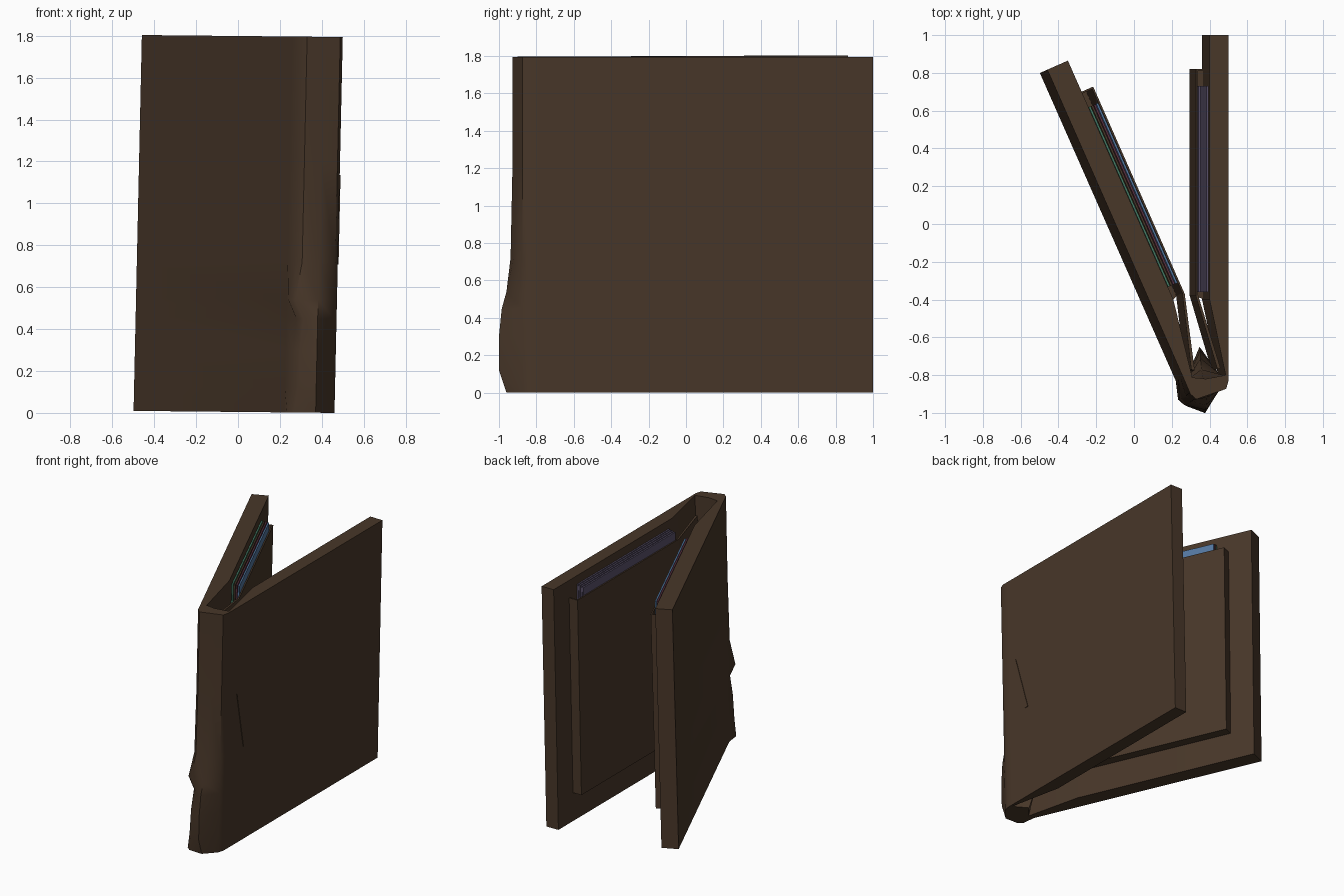
import bpy, bmesh

if "Cube" in bpy.data.objects:
    bpy.data.objects.remove(bpy.data.objects["Cube"])

def material(name, rgb):
    m = bpy.data.materials.new(name)
    m.diffuse_color = (*rgb, 1)
    m.use_nodes = True
    m.node_tree.nodes["Principled BSDF"].inputs["Base Color"].default_value = m.diffuse_color
    return m

LEATHER = material("brown_leather", (0.065, 0.038, 0.022))
LILAC = material("lilac", (0.10, 0.08, 0.14))
GREEN = material("green", (0.06, 0.20, 0.13))
MAROON = material("maroon", (0.10, 0.03, 0.05))
BLUE = material("blue", (0.09, 0.19, 0.36))
LEAN = 0.022          # the whole wallet leans slightly sideways


def lean(x, y, z, left=0.0):
    k = LEAN * (z - 1.8)
    return (x + k, y + left * 0.44 * k, 0.005 - 0.01 * x + z * 0.9965)


def loft(name, rings, mat, smooth=False):
    """Skin a stack of equal closed rings and cap both ends."""
    bm = bmesh.new()
    rows = [[bm.verts.new(p) for p in r] for r in rings]
    n = len(rows[0])
    for a, b in zip(rows, rows[1:]):
        for i in range(n):
            j = (i + 1) % n
            bm.faces.new((a[i], a[j], b[j], b[i]))
    bm.faces.new(rows[0][::-1])
    bm.faces.new(rows[-1])
    bmesh.ops.recalc_face_normals(bm, faces=bm.faces)
    me = bpy.data.meshes.new(name)
    bm.to_mesh(me)
    bm.free()
    ob = bpy.data.objects.new(name, me)
    bpy.context.collection.objects.link(ob)
    me.materials.append(mat)
    if smooth:
        bpy.ops.object.select_all(action='DESELECT')
        ob.select_set(True)
        bpy.context.view_layer.objects.active = ob
        bpy.ops.object.shade_smooth_by_angle(angle=0.7)
    return ob


# s runs along a cover from its free edge to the spine, t points to the inside
def right(s, t, z):
    return lean(0.40 - t, 1.0 - s, z)


def left(s, t, z):
    return lean(-0.35 + 0.404 * s + 0.915 * t, 0.865 - 0.915 * s + 0.404 * t, z, 1)


# Covers and creased spine: one folded section lofted upwards
# z, spine middle dy, left corner dx, left corner dy, inner lining dy
levels = [
    (0.00, -0.06, -0.025, -0.03, 0.08),
    (0.12, -0.10, -0.005, -0.04, 0.15),
    (0.30, -0.10, 0.00, -0.035, 0.17),
    (0.45, -0.085, 0.01, -0.02, 0.15),
    (0.54, -0.06, -0.03, -0.03, 0.11),
    (0.72, -0.02, 0.00, -0.01, 0.05),
    (1.20, 0.0, 0.0, 0.0, 0.0),
    (1.80, 0.0, 0.0, 0.0, 0.0),
]
rings = []
for z, mid, cx, cy, inn in levels:
    rings.append([
        lean(0.50, 1.0, z), lean(0.50, -0.78, z), lean(0.50, -0.83, z),
        lean(0.488, -0.873, z), lean(0.41, -0.90 + mid, z),
        lean(0.33 + cx, -0.928 + cy, z), lean(0.298 + cx, -0.90 + cy, z),
        left(1.78, -0.119, z), left(0, -0.119, z), left(0, 0, z),
        left(1.38, 0, z), left(1.80, -0.075, z),
        lean(0.38, -0.82 + inn, z),
        right(1.80, -0.085, z), right(1.40, 0, z), right(0, 0, z)])
loft("folded_cover", rings, LEATHER, True)

# Inner pockets (open at the top) and the cards in them
pocket = [(0.18, -0.005), (0.18, 0.07), (1.38, 0.07), (1.77, -0.045),
          (1.76, -0.06), (1.37, 0.06), (0.19, 0.06), (0.19, -0.005)]
floor = [(0.185, -0.005), (0.185, 0.065), (1.37, 0.065), (1.40, -0.005)]
for side, place, colours in (("right", right, (LILAC,) * 4),
                             ("left", left, (GREEN, LEATHER, MAROON, BLUE))):
    loft(side + "_pocket", [[place(s, t, z) for s, t in pocket]
                            for z in (0.21, 1.67)], LEATHER)
    loft(side + "_pocket_floor", [[place(s, t, z) for s, t in floor]
                                  for z in (0.21, 0.25)], LEATHER)
    end = 1.36 if side == "right" else 1.31
    for i, mat in enumerate(colours):
        t0, t1 = 0.003 + 0.0145 * i, 0.014 + 0.0145 * i
        card = [(0.27, t0), (0.27, t1), (end, t1), (end, t0)]
        loft(f"{side}_card_{i + 1}", [[place(s, t, z) for s, t in card]
                                      for z in (0.26, 1.74 - 0.004 * i)], mat)

# Small wedge-shaped crease on the right cover
crease = [(-0.71, 1.14), (-0.62, 0.71), (-0.59, 0.71)]
loft("cover_crease", [[lean(x, y, z) for y, z in crease]
                      for x in (0.49, 0.504)], LEATHER)
